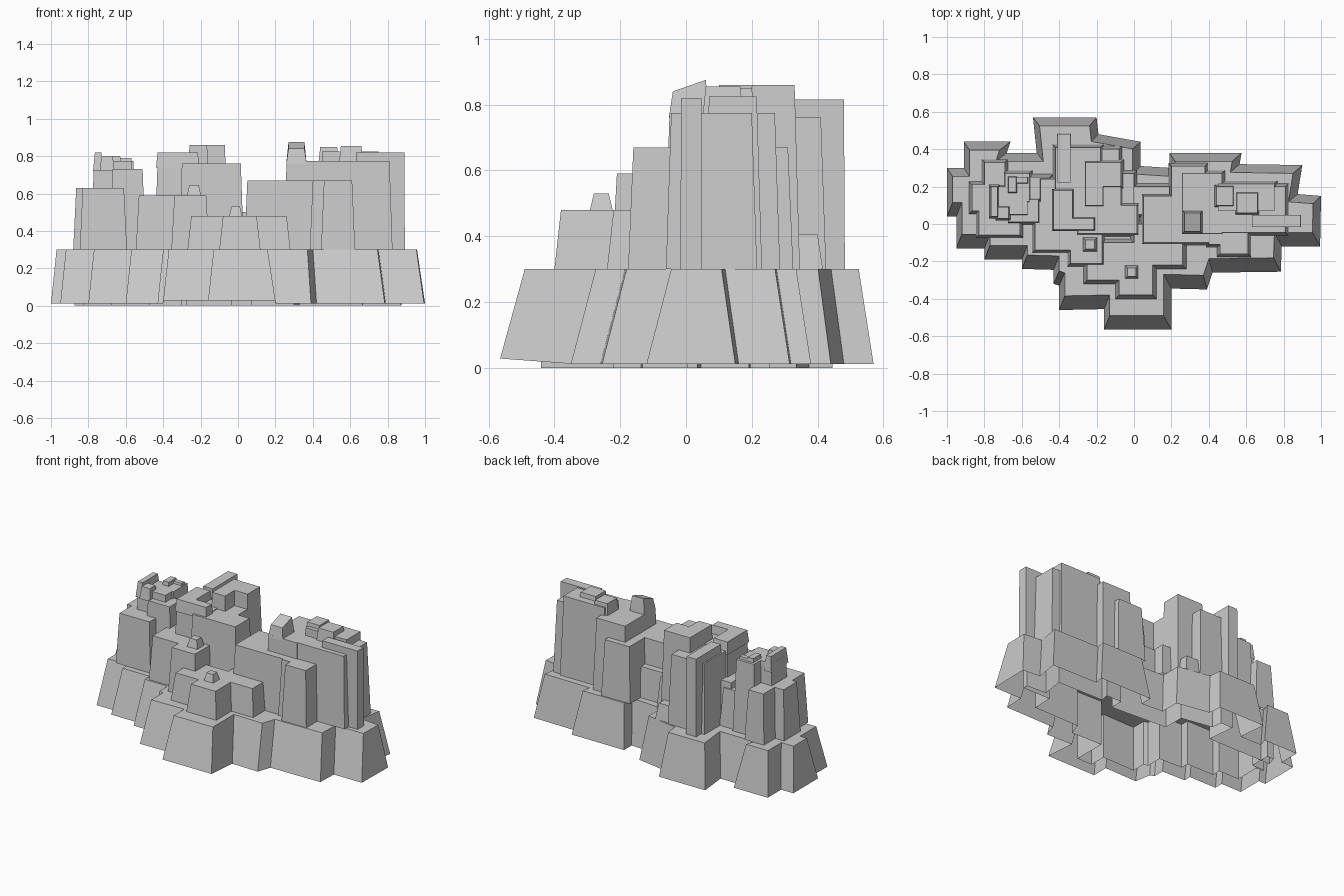
import bpy, bmesh
from mathutils import Vector

if "Cube" in bpy.data.objects:
    bpy.data.objects.remove(bpy.data.objects["Cube"])

def make(name, bm):
    me = bpy.data.meshes.new(name)
    bm.normal_update()
    bm.to_mesh(me)
    bm.free()
    ob = bpy.data.objects.new(name, me)
    bpy.context.collection.objects.link(ob)
    return ob

def inset(pts, amount):
    """Mitred inset of a clockwise outline; amount(normal) gives each edge's shift."""
    n, lines, out = len(pts), [], []
    for i in range(n):
        a, b = Vector(pts[i]), Vector(pts[(i + 1) % n])
        d = (b - a).normalized()
        inward = Vector((d.y, -d.x))
        lines.append((a + inward * amount(-inward), d))
    for i in range(n):
        (p, d), (q, e) = lines[i - 1], lines[i]
        t = (q - p).cross(e) / d.cross(e)
        out.append(tuple(p + d * t))
    return out

def loft(name, low, high, cap):
    """Open-bottomed wall between two outlines given as 3D points."""
    bm = bmesh.new()
    a = [bm.verts.new(p) for p in low]
    b = [bm.verts.new(p) for p in high]
    n = len(a)
    for i in range(n):
        j = (i + 1) % n
        bm.faces.new((a[j], a[i], b[i], b[j]))
    if cap:
        bm.faces.new(b[::-1])
    return make(name, bm)

def blocks(name, rows, z0=0.30, flare=0.016, drop=0.0):
    """Tapered rock columns: x0, x1, y0, y1, top z."""
    for k, (x0, x1, y0, y1, z1) in enumerate(rows):
        s = flare
        low = [(x0-s, y0-s, z0), (x0-s, y1+s, z0), (x1+s, y1+s, z0), (x1+s, y0-s, z0)]
        high = [(x0, y0, z1-drop), (x0, y1, z1), (x1, y1, z1), (x1, y0, z1-drop)]
        loft(f"{name}_{k + 1}", low, high, True)

# Stepped base ledge, flaring outward to the ground
outline = [(-1, .04), (-1, .30), (-.91, .30), (-.91, .44), (-.66, .44), (-.68, .38),
           (-.52, .38), (-.54, .57), (-.20, .57), (-.19, .48), (.035, .44), (.035, .31),
           (.19, .30), (.19, .38), (.575, .38), (.565, .32), (.90, .315), (.875, .16),
           (1, .15), (.995, -.12), (.79, -.12), (.785, -.255), (.42, -.26), (.39, -.35),
           (.20, -.345), (.20, -.565), (-.16, -.565), (-.16, -.455), (-.40, -.46),
           (-.40, -.33), (-.43, -.32), (-.43, -.245), (-.60, -.24), (-.60, -.19),
           (-.80, -.19), (-.80, -.13), (-.95, -.13), (-.95, .04)]

def ledge_slope(n):
    if abs(n.y) > abs(n.x):
        return .075 if n.y < 0 else .045
    return .042 if n.x > 0 else .03

top = inset(outline, ledge_slope)
loft("base_ledge", [(x, y, .028 if y < -.4 else .012) for x, y in outline],
     [(x, y, .30) for x, y in top], True)
inner = inset(outline, lambda n: .125)
loft("inner_foundation", [(x, y, 0) for x, y in inner], [(x, y, .30) for x, y in inner], False)

# Left rock cluster
blocks("left_shelf", [(-.865, -.62, .07, .21, .63), (-.83, -.61, -.06, .18, .63),
                      (-.80, -.69, .10, .33, .63), (-.70, -.45, .02, .25, .55)])
blocks("left_tower", [(-.77, -.57, .05, .20, .775), (-.67, -.51, .01, .13, .73),
                      (-.69, -.56, .12, .27, .775)])
blocks("left_knob", [(-.765, -.73, .04, .20, .82), (-.73, -.67, .03, .09, .80),
                     (-.67, -.63, .17, .25, .80), (-.63, -.57, .22, .25, .79)], z0=.72, flare=.01)

# Low front steps
blocks("front_step", [(-.08, .10, -.38, -.10, .48), (-.25, .00, -.30, -.10, .48),
                      (.00, .26, -.22, 0, .48)], flare=.02)
blocks("left_middle_step", [(-.34, -.17, -.21, .02, .59), (-.53, -.20, -.14, .12, .59),
                            (-.50, -.40, .00, .24, .59)])
blocks("step_knob", [(-.035, .01, -.28, -.235, .53)], z0=.48, flare=.012)
blocks("step_knob_tall", [(-.26, -.21, -.135, -.085, .645)], z0=.59, flare=.012)

# Middle rock cluster
blocks("middle_tower", [(-.43, -.22, -.03, .18, .765), (-.30, .015, -.05, .10, .76),
                        (-.26, -.165, .10, .33, .86), (-.20, -.07, .20, .33, .86),
                        (-.20, -.07, .09, .25, .76), (-.42, -.18, .15, .41, .76)])
blocks("middle_cap", [(-.43, -.33, -.03, .18, .82), (-.34, -.215, -.03, .03, .82)],
       z0=.74, flare=.008)
blocks("middle_slab", [(-.41, -.34, .22, .48, .815)], flare=.003)
blocks("middle_back_step", [(-.20, -.08, .25, .40, .405), (-.08, .19, .05, .20, .50),
                            (-.10, .00, .05, .27, .51)])

# Right rock cluster
blocks("right_shelf", [(.05, .43, -.10, .15, .67), (.46, .61, -.16, .02, .67),
                       (.40, .50, -.11, .02, .67), (.20, .38, .00, .31, .67)])
blocks("right_tower", [(.26, .47, -.05, .27, .775), (.40, .81, -.045, .20, .775),
                       (.45, .75, .07, .215, .825)])
blocks("right_slab", [(.63, .89, -.015, .047, .82)], flare=.002)
blocks("right_peak", [(.27, .355, -.04, .06, .875)], z0=.76, flare=.012, drop=.035)
blocks("right_cap", [(.44, .53, .10, .20, .85), (.55, .66, .06, .165, .855)], z0=.76, flare=.01)
